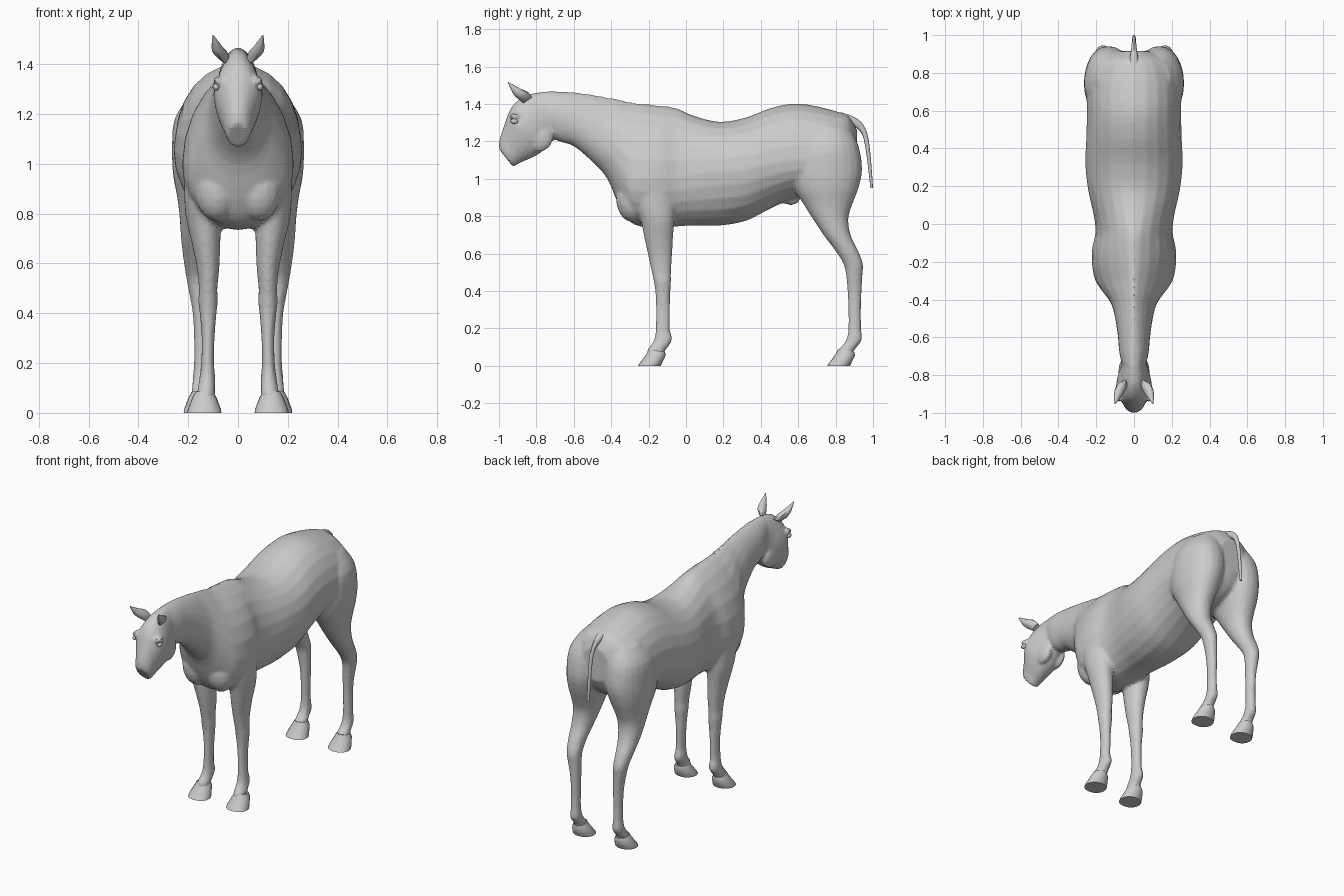
import bpy, bmesh, math
from mathutils import Vector

grey = bpy.data.materials.new("light grey")
grey.diffuse_color = (0.6, 0.6, 0.6, 1)


def spline(rows, steps):
    """Catmull-Rom interpolation of station rows."""
    if steps == 1:
        return rows
    out = []
    for i in range(len(rows) - 1):
        quad = [rows[max(i - 1, 0)], rows[i], rows[i + 1], rows[min(i + 2, len(rows) - 1)]]
        for s in range(steps):
            t = s / steps
            out.append([0.5 * (2 * b + (c - a) * t + (2 * a - 5 * b + 4 * c - d) * t * t
                               + (3 * b - a - 3 * c + d) * t ** 3) for a, b, c, d in zip(*quad)])
    return out + [rows[-1]]


def loft(name, rows, steps=3, sides=24, flip=1):
    """Skin rings; a row is (y1, z1, y2, z2, x centre, half width, widest fraction, pinch)."""
    bm = bmesh.new()
    rings = []
    for y1, z1, y2, z2, xc, w, f, p in spline(rows, steps):
        a, b = Vector((0, y1, z1)), Vector((0, y2, z2))
        mid = b.lerp(a, f)
        ring = []
        for k in range(sides):
            t = math.tau * k / sides
            c, s = math.cos(t), math.sin(t)
            co = mid + ((a - mid) * c if c > 0 else (mid - b) * c)
            power = p if c > 0 else 0.9
            co.x = flip * (xc + w * math.copysign(abs(s) ** power, s))
            ring.append(bm.verts.new(co))
        rings.append(ring)
    for r, q in zip(rings, rings[1:]):
        for k in range(sides):
            j = (k + 1) % sides
            bm.faces.new((r[k], r[j], q[j], q[k]))
    bm.faces.new(rings[0])
    bm.faces.new(rings[-1])
    bmesh.ops.recalc_face_normals(bm, faces=bm.faces)
    me = bpy.data.meshes.new(name)
    bm.to_mesh(me)
    bm.free()
    me.materials.append(grey)
    ob = bpy.data.objects.new(name, me)
    bpy.context.collection.objects.link(ob)
    return ob


def smooth(ob, angle=40):
    bpy.ops.object.select_all(action='DESELECT')
    ob.select_set(True)
    bpy.context.view_layer.objects.active = ob
    bpy.ops.object.shade_smooth_by_angle(angle=math.radians(angle))


def ball(name, loc, size):
    bpy.ops.mesh.primitive_uv_sphere_add(segments=16, ring_count=10, location=loc)
    ob = bpy.context.object
    ob.name = name
    ob.scale = size
    ob.data.materials.append(grey)
    return ob


# Trunk and neck: y, top, bottom, widest height, half width, pinch of the upper half
trunk = [(-.76, 1.468, 1.25, 1.35, .06, 1.1), (-.68, 1.468, 1.20, 1.33, .078, 1.2),
         (-.6, 1.463, 1.175, 1.30, .085, 1.3), (-.5, 1.45, 1.09, 1.24, .10, 1.4),
         (-.42, 1.435, 1.0, 1.16, .122, 1.5), (-.36, 1.425, .86, 1.07, .165, 1.6),
         (-.30, 1.41, .77, 1.0, .205, 1.6), (-.22, 1.40, .74, 1.0, .222, 1.5),
         (-.13, 1.39, .735, 1.0, .222, 1.4), (-.05, 1.378, .745, 1.0, .205, 1.3),
         (.04, 1.338, .75, 1.02, .212, 1.1), (.18, 1.305, .75, 1.04, .243, 1.0),
         (.32, 1.328, .775, 1.05, .258, 1.0), (.45, 1.378, .84, 1.08, .253, 1.0),
         (.58, 1.403, .895, 1.1, .25, 1.0), (.7, 1.388, .90, 1.1, .25, 1.0),
         (.8, 1.362, .92, 1.12, .23, 1.0), (.87, 1.335, .97, 1.15, .18, 1.0),
         (.915, 1.26, 1.05, 1.16, .09, 1.0)]
parts = [loft("body", [(y, t, y, b, 0, w, (z - b) / (t - b), p) for y, t, b, z, w, p in trunk])]

# Head: brow line point, jaw line point, half width, widest fraction
head = [(-.76, 1.465, -.66, 1.27, .055, .5), (-.85, 1.45, -.70, 1.215, .072, .5),
        (-.915, 1.405, -.735, 1.18, .09, .55), (-.948, 1.355, -.775, 1.14, .096, .6),
        (-.968, 1.30, -.825, 1.112, .082, .55), (-.985, 1.25, -.88, 1.088, .063, .5),
        (-.998, 1.205, -.918, 1.068, .052, .5), (-1.0, 1.16, -.925, 1.064, .042, .5)]
parts.append(loft("head", [(a, b, c, d, 0, w, f, 1) for a, b, c, d, w, f in head]))

# Legs: height, front y, back y, centre x, half width
foreleg = [(1.12, -.25, -.10, .12, .07), (.97, -.28, -.06, .135, .08), (.85, -.265, -.055, .137, .078),
           (.77, -.24, -.062, .137, .07), (.68, -.222, -.07, .128, .057), (.58, -.20, -.075, .12, .045),
           (.50, -.183, -.08, .12, .037), (.45, -.172, -.08, .12, .039), (.39, -.164, -.084, .12, .033),
           (.30, -.16, -.085, .12, .026), (.20, -.162, -.086, .122, .026), (.15, -.168, -.074, .123, .031),
           (.12, -.182, -.082, .125, .033), (.085, -.207, -.11, .128, .036), (.05, -.21, -.12, .13, .036)]
hindleg = [(1.28, .64, .87, .10, .09), (1.18, .575, .922, .125, .13), (1.05, .545, .942, .135, .13),
           (.95, .575, .922, .145, .115), (.87, .625, .892, .152, .093), (.79, .675, .868, .158, .077),
           (.70, .735, .88, .165, .064), (.62, .795, .918, .168, .052), (.55, .84, .945, .165, .044),
           (.49, .855, .944, .16, .038), (.40, .863, .939, .152, .03), (.30, .868, .935, .15, .027),
           (.20, .868, .936, .15, .027), (.15, .86, .942, .15, .031), (.12, .845, .93, .15, .033),
           (.085, .815, .90, .15, .037), (.05, .81, .89, .15, .037)]
for flip, side in ((1, "left"), (-1, "right")):
    for name, leg in (("foreleg", foreleg), ("hindleg", hindleg)):
        parts.append(loft(side + "_" + name, [(f, z, b, z, x, w, .5, 1) for z, f, b, x, w in leg], flip=flip))
    # Cheek, brow and breast muscles blended into the body
    parts.append(ball("cheek", (flip * .05, -.785, 1.22), (.033, .075, .075)))
    parts.append(ball("brow", (flip * .08, -.915, 1.335), (.02, .03, .02)))
    parts.append(ball("breast", (flip * .085, -.29, .90), (.09, .085, .13)))
parts.append(ball("sheath", (0, .56, .89), (.03, .05, .03)))

# Fuse the soft parts into one skin
bpy.ops.object.select_all(action='DESELECT')
for ob in parts:
    ob.select_set(True)
body = bpy.context.view_layer.objects.active = parts[0]
bpy.ops.object.join()
remesh = body.modifiers.new("fuse", 'REMESH')
remesh.mode = 'VOXEL'
remesh.voxel_size = .0105
relax = body.modifiers.new("relax", 'SMOOTH')
relax.factor = .5
relax.iterations = 4
smooth(body, 60)

for flip, side in ((1, "left"), (-1, "right")):
    # Hooves: flat soles flaring towards the toe
    for name, y, x in (("front_hoof", 0, .135), ("hind_hoof", 1.012, .15)):
        rows = [(-.258, 0, -.135, 0, x, .068, .5, .8), (-.25, .012, -.128, .015, x, .067, .5, .8),
                (-.212, .062, -.108, .055, x, .05, .5, .9), (-.20, .088, -.112, .075, x, .038, .5, 1)]
        smooth(loft(side + "_" + name, [(r[0] + y, r[1], r[2] + y, *r[3:]) for r in rows], 1, 16, flip))
    # Ears: pointed leaves leaning forward and out
    ear = [(-.87, 1.405, -.825, 1.435, .05, .016, .5, 1), (-.895, 1.425, -.845, 1.465, .07, .027, .5, 1),
           (-.925, 1.455, -.885, 1.482, .085, .022, .5, 1), (-.953, 1.516, -.95, 1.518, .1, .002, .5, 1)]
    smooth(loft(side + "_ear", ear, 2, 10, flip))
    # Eyes
    smooth(ball(side + "_eye", (flip * .088, -.918, 1.308), (.013, .02, .014)))

# Tail: slim, arched and hanging
tail = [(.83, 1.355, .83, 1.30, 0, .03, .5, 1), (.89, 1.335, .875, 1.29, 0, .022, .5, 1),
        (.94, 1.30, .915, 1.27, 0, .015, .5, 1), (.97, 1.24, .945, 1.23, 0, .012, .5, 1),
        (.984, 1.15, .962, 1.15, 0, .011, .5, 1), (.993, 1.05, .975, 1.05, 0, .01, .5, 1),
        (1.0, .95, .986, .95, 0, .008, .5, 1)]
smooth(loft("tail", tail, 3, 10))
